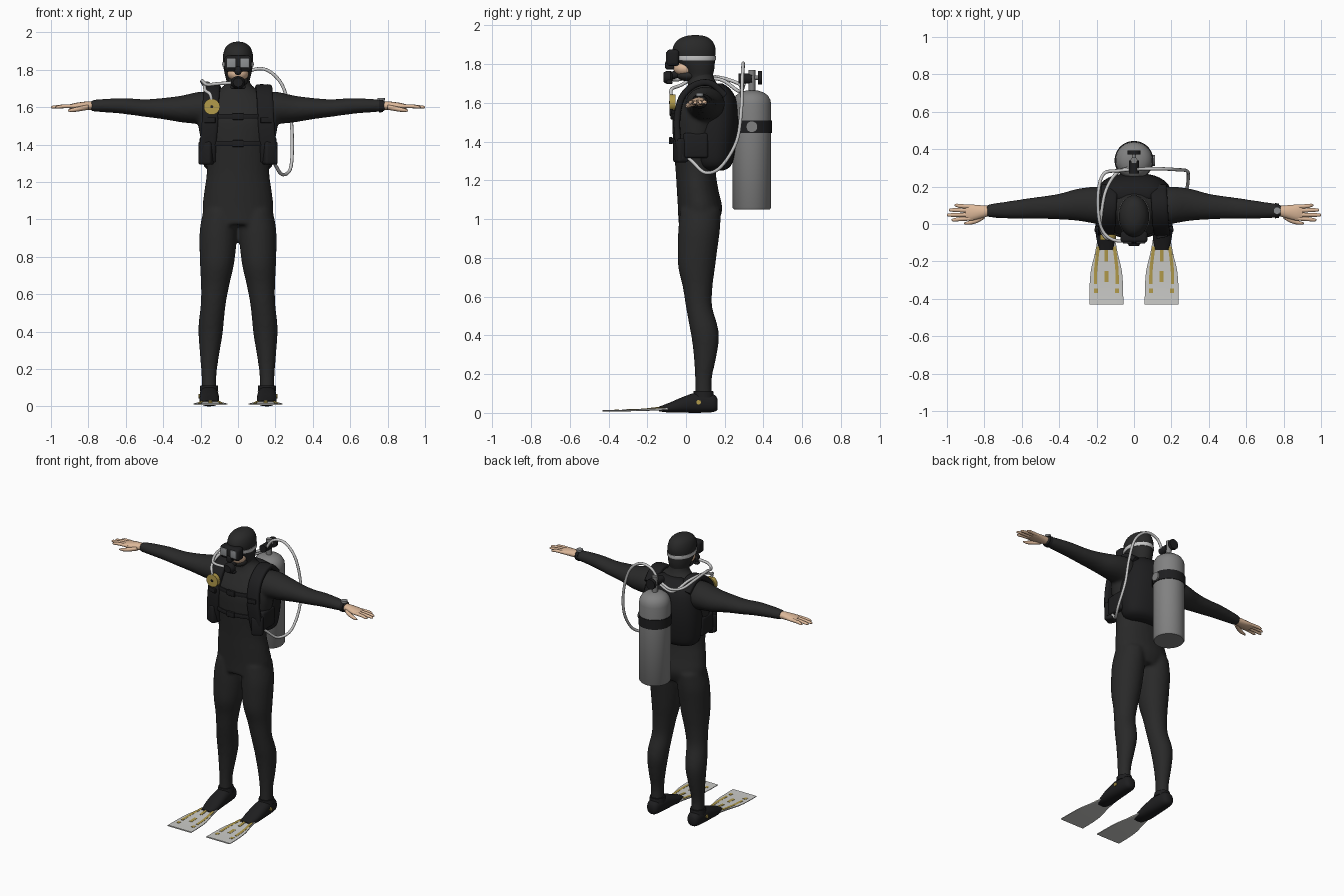
import bpy, bmesh, math
from mathutils import Vector as V, Matrix

def material(name, r, g, b):
    m = bpy.data.materials.new(name)
    m.diffuse_color = (r, g, b, 1)
    return m

SUIT = material("suit_black", .022, .022, .022)
GEAR = material("gear_black", .013, .013, .014)
TANK = material("tank_grey", .22, .22, .22)
HOSE = material("hose_light_grey", .56, .56, .56)
SKIN = material("skin", .72, .48, .32)
GOLD = material("gold", .45, .33, .07)
FIN = material("fin_grey", .60, .60, .58)
LENS = material("lens_grey", .27, .28, .29)
X, Y, Z = V((1, 0, 0)), V((0, 1, 0)), V((0, 0, 1))

def spline(rows, k):
    """Catmull-Rom through rows of numbers, k steps per span."""
    if k < 2:
        return rows
    out, last = [], len(rows) - 1
    for i in range(last):
        p = [rows[max(0, min(last, i + j))] for j in (-1, 0, 1, 2)]
        for s in range(k):
            t = s / k
            out.append([.5 * (2*b + (c - a)*t + (2*a - 5*b + 4*c - d)*t*t + (3*b - a - 3*c + d)*t**3)
                        for a, b, c, d in zip(*p)])
    return out + [rows[-1]]

def section(axis, rows, k=4):
    """Rows (x, y, z, a, b): elliptical sections square to an axis."""
    u, v = {'x': (Y, Z), 'y': (X, Z), 'z': (X, Y)}[axis]
    return [(V(r[:3]), u * r[3], v * r[4]) for r in spline(rows, k)]

def path(pts, a, b=None, side=None, k=6):
    """Constant section swept along points; side fixes the width direction."""
    pts = [V(p) for p in spline(pts, k)]
    rings, u = [], side
    for i, p in enumerate(pts):
        t = (pts[min(i + 1, len(pts) - 1)] - pts[max(i - 1, 0)]).normalized()
        ref = side or u or (Z if abs(t.z) < .9 else X)
        u = (ref - t * ref.dot(t)).normalized()
        rings.append((p, u * a, t.cross(u) * (b or a)))
    return rings

def finish(name, bm, mat, mirror=False, angle=40):
    bmesh.ops.recalc_face_normals(bm, faces=bm.faces)
    me = bpy.data.meshes.new(name)
    bm.to_mesh(me)
    bm.free()
    me.materials.append(mat)
    for p in me.polygons:
        p.use_smooth = True
    me.set_sharp_from_angle(angle=math.radians(angle))
    ob = bpy.data.objects.new(name, me)
    bpy.context.collection.objects.link(ob)
    if mirror:
        ob.modifiers.new("mirror", 'MIRROR').use_mirror_merge = False
    return ob

def loft(name, lofts, mat, n=24, power=2, mirror=False, angle=40):
    """Skin one or more lists of rings; power above 2 squares the section."""
    bm = bmesh.new()
    for rings in lofts:
        prev = None
        for c, u, v in rings:
            ring = []
            for i in range(n):
                a = 2 * math.pi * (i + .5) / n
                co, si = math.cos(a), math.sin(a)
                ring.append(bm.verts.new(c + u * math.copysign(abs(co) ** (2 / power), co)
                                         + v * math.copysign(abs(si) ** (2 / power), si)))
            if prev:
                for i in range(n):
                    j = (i + 1) % n
                    bm.faces.new((prev[i], prev[j], ring[j], ring[i]))
            else:
                bm.faces.new(ring[::-1])
            prev = ring
        bm.faces.new(prev)
    return finish(name, bm, mat, mirror, angle)

def box(name, loc, size, mat, rot=0, bevel=.008, mirror=False):
    bm = bmesh.new()
    bmesh.ops.create_cube(bm, size=1, matrix=Matrix.Translation(loc) @ Matrix.Rotation(rot, 4, 'Z')
                          @ Matrix.Diagonal((*size, 1)))
    bmesh.ops.bevel(bm, geom=bm.edges[:], offset=bevel, segments=3, profile=.5, affect='EDGES')
    return finish(name, bm, mat, mirror)

def cyl(name, p0, p1, r, mat, mirror=False):
    return loft(name, [path([p0, p1], r, k=1)], mat, mirror=mirror)

def ball(name, loc, size, mat):
    bm = bmesh.new()
    bmesh.ops.create_uvsphere(bm, u_segments=24, v_segments=14, radius=1,
                              matrix=Matrix.Translation(loc) @ Matrix.Diagonal((*size, 1)))
    return finish(name, bm, mat)

# Wetsuit: torso, leg and arm, mirrored and fused into one skin
torso = [(0, .06, .97, .16, .1), (0, .073, 1.05, .19, .115), (0, .06, 1.15, .181, .108), (0, .05, 1.25, .168, .104),
         (0, .052, 1.35, .177, .115), (0, .06, 1.45, .205, .13), (0, .068, 1.55, .215, .135),
         (0, .085, 1.63, .19, .11), (0, .09, 1.68, .13, .085), (0, .08, 1.72, .07, .068), (0, .07, 1.78, .06, .062)]
leg = [(.095, .075, 1.05, .09, .105), (.104, .068, .95, .1, .108), (.108, .06, .85, .098, .103),
       (.113, .055, .75, .09, .095), (.122, .06, .65, .076, .077), (.132, .067, .55, .067, .068),
       (.143, .09, .45, .067, .073), (.147, .1, .38, .064, .07), (.152, .098, .28, .052, .057),
       (.155, .09, .18, .041, .044), (.155, .09, .1, .04, .044), (.155, .09, .05, .04, .044)]
arm = [(.12, .09, 1.58, .1, .095), (.2, .1, 1.595, .1, .088), (.3, .103, 1.59, .086, .072),
       (.4, .093, 1.592, .069, .057), (.5, .087, 1.595, .06, .047), (.6, .08, 1.605, .053, .043),
       (.7, .074, 1.608, .044, .037), (.79, .07, 1.607, .034, .03)]
body = loft("wetsuit", [section('z', torso), section('z', leg), section('x', arm)], SUIT, mirror=True)
rm = body.modifiers.new("fuse", 'REMESH')
rm.mode, rm.voxel_size, rm.use_smooth_shade = 'VOXEL', .011, True
sm = body.modifiers.new("soften", 'SMOOTH')
sm.factor, sm.iterations = .5, 5

# Hands: palm, four fingers, thumb
palm = [(.77, .07, 1.607, .027, .024), (.82, .065, 1.607, .036, .022), (.87, .061, 1.605, .044, .017),
        (.9, .061, 1.603, .04, .012)]
fingers = [section('x', [(.86, y0, 1.605, .011, .011), (.93, (y0 + y1) / 2, 1.604, .011, .01),
                         (tip - .012, y1, 1.6, .009, .008), (tip, y1, 1.599, .004, .004)])
           for y0, y1, tip in ((.03, .022, .975), (.05, .048, 1.0), (.072, .075, .99), (.092, .1, .96))]
thumb = section('x', [(.8, .045, 1.6, .018, .014), (.84, .02, 1.592, .015, .013),
                      (.88, .007, 1.585, .011, .011), (.91, .003, 1.581, .004, .005)])
loft("hands", [section('x', palm), thumb] + fingers, SKIN, n=14, mirror=True, angle=70)

# Wrist watch
loft("watch_band", [section('x', [(.755, .071, 1.607, .041, .036), (.775, .071, 1.607, .039, .034)], 1)], GEAR)
cyl("watch_face", (.765, .071, 1.635), (.765, .071, 1.65), .02, LENS)

# Head: hood, face, mask and strap
hood = [(0, .07, 1.70, .06, .062), (0, .07, 1.74, .062, .068), (0, .062, 1.78, .072, .085), (0, .045, 1.83, .08, .105),
        (0, .042, 1.88, .08, .111), (0, .044, 1.92, .066, .092), (0, .047, 1.943, .038, .055), (0, .048, 1.95, .008, .012)]
loft("hood", [section('z', hood)], SUIT, n=32, angle=70)
ball("face", (0, -.005, 1.778), (.057, .06, .042), SKIN)
ball("hood_chin", (0, .01, 1.742), (.054, .058, .03), SUIT)
loft("mask_strap", [section('z', [(0, .045, 1.818, .083, .108), (0, .044, 1.828, .085, .112),
                                  (0, .043, 1.842, .084, .112)], 1)], HOSE, n=32)
box("mask_frame", (0, -.068, 1.833), (.145, .066, .085), GEAR, bevel=.018)
box("mask_nose", (0, -.083, 1.795), (.036, .05, .045), GEAR, bevel=.012)
box("mask_lenses", (.036, -.1, 1.836), (.046, .008, .052), LENS, bevel=.0035, mirror=True)

# Breathing regulator
cyl("mouthpiece", (0, -.04, 1.75), (0, -.085, 1.738), .02, GEAR)
loft("regulator", [section('y', [(0, -.07, 1.732, .026, .024), (0, -.08, 1.732, .038, .034),
                                 (0, -.1, 1.732, .038, .034), (0, -.117, 1.732, .026, .024)], 1)], GEAR)
box("regulator_exhaust", (0, -.085, 1.708), (.08, .03, .022), GEAR)

# Buoyancy vest: back bladder, shoulder straps, pockets, belts
vest = [(0, .14, 1.25, .12, .05), (0, .14, 1.28, .18, .095), (0, .14, 1.38, .2, .12), (0, .147, 1.5, .2, .125),
        (0, .157, 1.61, .18, .105), (0, .16, 1.67, .14, .07), (0, .16, 1.7, .08, .03)]
loft("vest_back", [section('z', vest)], GEAR, n=32, power=2.4, angle=70)
loft("shoulder_strap", [path([(.165, -.02, 1.31), (.16, -.04, 1.4), (.15, -.046, 1.52), (.145, -.02, 1.63),
                              (.14, .05, 1.695), (.135, .13, 1.70), (.13, .2, 1.64)], .044, .017, side=X)],
     GEAR, n=16, power=4, mirror=True)
box("vest_pocket", (.17, -.028, 1.355), (.075, .06, .125), GEAR, rot=.45, bevel=.014, mirror=True)
box("vest_side", (.185, .05, 1.38), (.04, .13, .13), GEAR, bevel=.015, mirror=True)
box("strap_buckle", (.15, -.066, 1.53), (.06, .016, .03), GEAR, rot=.2, bevel=.004, mirror=True)
for part, z, y in (("chest_strap", 1.55, -.072), ("waist_strap", 1.405, -.076)):
    loft(part, [path([(-.15, y + .04, z), (-.08, y + .012, z), (0, y, z), (.08, y + .012, z), (.15, y + .04, z)],
                     .014, .005, side=Z)], GEAR, n=8, power=4)
    box(part + "_buckle", (0, y - .003, z), (.06, .018, .036), GEAR, bevel=.004)

# Air tank with band, bracket and valve
tank = [(.05, 1.05), (.093, 1.05), (.1, 1.06), (.1, 1.59), (.096, 1.615), (.083, 1.638), (.062, 1.654), (.03, 1.664)]
loft("tank", [section('z', [(0, .34, z, r, r) for r, z in tank], 1)], TANK, n=40)
loft("tank_band", [section('z', [(0, .34, 1.445, .104, .104), (0, .34, 1.51, .104, .104)], 1)], GEAR, n=40)
box("tank_bracket", (0, .25, 1.477), (.12, .09, .075), GEAR)
cyl("band_clasp", (.095, .34, 1.477), (.112, .34, 1.477), .03, TANK)
cyl("valve_stem", (0, .34, 1.65), (0, .34, 1.77), .018, TANK)
cyl("valve_head", (0, .27, 1.725), (0, .34, 1.725), .026, GEAR)
cyl("valve_shaft", (0, .34, 1.73), (0, .375, 1.73), .012, TANK)
cyl("valve_knob", (0, .372, 1.73), (0, .392, 1.73), .034, GEAR)

# Hoses
hoses = {
    "inflator_hose": [(.01, .29, 1.72), (.06, .295, 1.79), (.15, .295, 1.80), (.235, .29, 1.72), (.28, .285, 1.56),
                      (.29, .26, 1.4), (.28, .18, 1.27), (.235, .1, 1.24), (.195, .03, 1.3), (.17, -.03, 1.35)],
    "regulator_hose": [(-.01, .29, 1.71), (-.08, .285, 1.68), (-.16, .27, 1.7), (-.19, .18, 1.73), (-.19, .05, 1.74),
                       (-.165, -.04, 1.72), (-.11, -.085, 1.725), (-.03, -.092, 1.73)],
    "gauge_hose": [(-.01, .3, 1.7), (-.09, .275, 1.66), (-.15, .18, 1.72), (-.175, .05, 1.725), (-.175, -.03, 1.69),
                   (-.15, -.075, 1.67), (-.14, -.075, 1.63)]}
for part, pts in hoses.items():
    loft(part, [path(pts, .009)], HOSE, n=10)

# Pressure gauge
cyl("gauge_case", (-.14, -.055, 1.602), (-.14, -.085, 1.602), .043, GOLD)
cyl("gauge_hub", (-.14, -.085, 1.602), (-.14, -.088, 1.602), .008, GEAR)

# Swim fins: foot pocket, cuff, blade, painted stripes
pocket = [(.155, .163, .045, .025, .028), (.155, .14, .05, .042, .046), (.155, .06, .053, .05, .053),
          (.154, -.02, .041, .053, .04), (.151, -.08, .028, .05, .027), (.149, -.14, .02, .036, .012)]
loft("foot_pocket", [section('y', pocket)], GEAR, mirror=True, power=2.4, angle=60)
loft("ankle_cuff", [section('z', [(.155, .09, .08, .05, .055), (.155, .09, .112, .047, .051)], 1)], GEAR, mirror=True)
cyl("heel_buckle", (.195, .065, .055), (.211, .065, .055), .012, GOLD, mirror=True)
blade = [(.148, -.43, .012, .091, .004), (.148, -.34, .012, .09, .004), (.148, -.25, .014, .083, .005),
         (.148, -.16, .018, .062, .006), (.148, -.07, .022, .045, .007)]
loft("fin_blade", [section('y', blade)], FIN, n=20, power=6, mirror=True)
stripes = [path([(.148, -.12, .031), (.148, -.2, .0225)], .009, .002, side=X, k=1),
           path([(.148, -.25, .0185), (.148, -.31, .0165)], .011, .002, side=X, k=1)]
for s in (-1, 1):
    stripes.append(path([(.148 + s * .042, -.12, .0265), (.148 + s * .05, -.18, .0225), (.148 + s * .057, -.25, .0185),
                         (.148 + s * .058, -.32, .0165)], .009, .002, side=X))
    stripes.append(path([(.148 + s * .056, -.345, .016), (.148 + s * .056, -.37, .016)], .011, .002, side=X, k=1))
loft("fin_stripes", stripes, GOLD, n=8, power=5, mirror=True)
